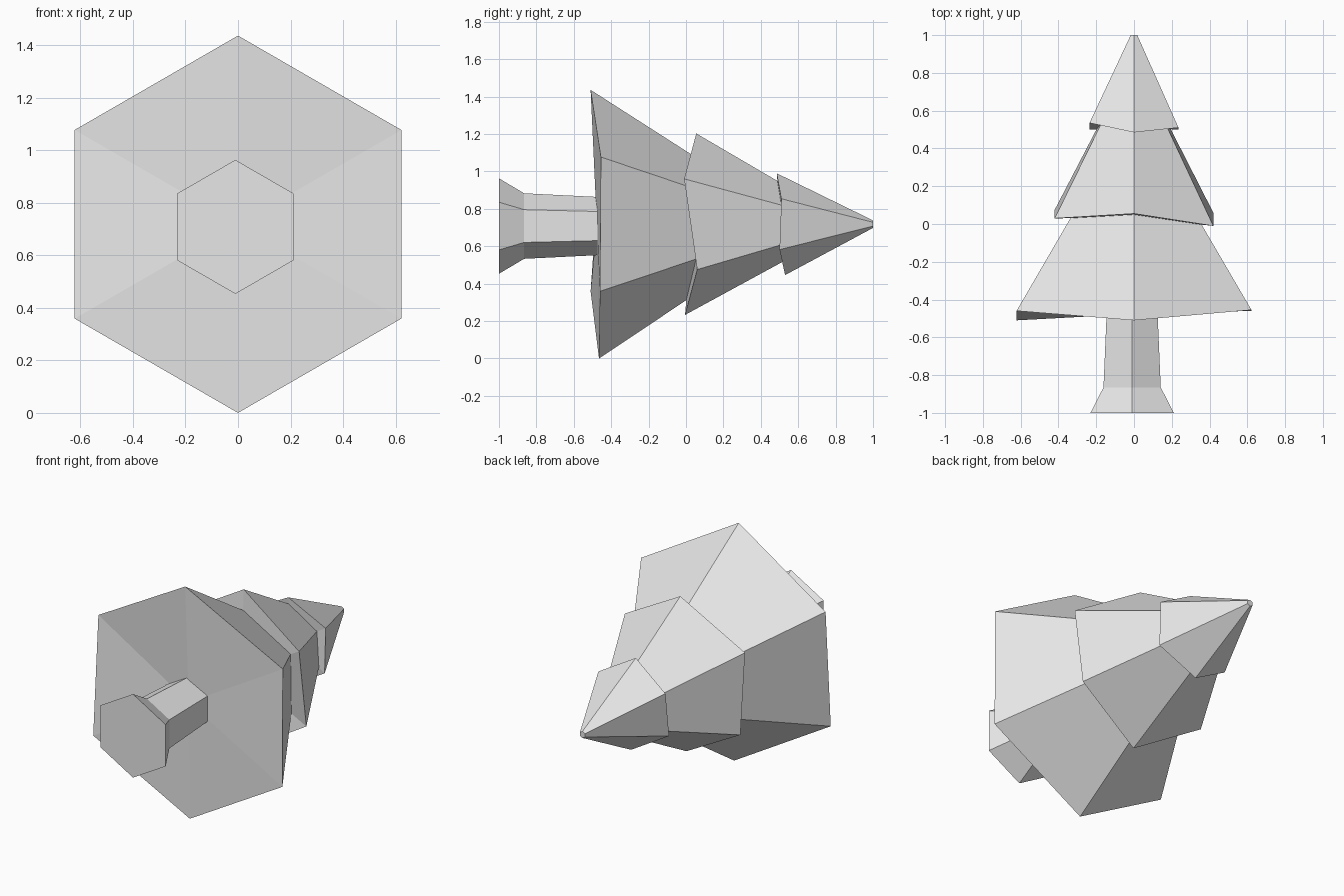
import bpy
import bmesh
from math import sin, cos, pi

old = bpy.data.objects.get("Cube")
if old:
    bpy.data.objects.remove(old, do_unlink=True)

grey = bpy.data.materials.new("light_grey")
grey.use_nodes = True
colour = (0.8, 0.8, 0.8, 1)
grey.diffuse_color = colour
grey.node_tree.nodes["Principled BSDF"].inputs["Base Color"].default_value = colour

SIDES = 6
AXIS_Z = 0.718


def lofted(name, rings, centre_x=0, centre_z=AXIS_Z):
    """Join hexagonal rings (radius, y per corner) along y and close both ends with fans."""
    bm = bmesh.new()
    loops = []
    for radius, ys in rings:
        loop = []
        for k in range(SIDES):
            a = pi / 2 + k * 2 * pi / SIDES
            loop.append(bm.verts.new((centre_x + radius * cos(a), ys[k],
                                      centre_z + radius * sin(a))))
        loops.append(loop)
    for a, b in zip(loops, loops[1:]):
        for k in range(SIDES):
            n = (k + 1) % SIDES
            bm.faces.new((a[k], a[n], b[n], b[k]))
    for loop in (loops[0], loops[-1]):
        mid_y = sum(v.co.y for v in loop) / SIDES
        mid = bm.verts.new((centre_x, mid_y, centre_z))
        for k in range(SIDES):
            bm.faces.new((loop[k], loop[(k + 1) % SIDES], mid))
    bmesh.ops.recalc_face_normals(bm, faces=bm.faces)
    mesh = bpy.data.meshes.new(name)
    bm.to_mesh(mesh)
    bm.free()
    mesh.materials.append(grey)
    obj = bpy.data.objects.new(name, mesh)
    bpy.context.collection.objects.link(obj)
    return obj


def level(y):
    return [y] * SIDES


# Trunk with a flared foot
lofted("trunk", [(0.255, level(-1)), (0.175, level(-0.865)), (0.155, level(-0.46))],
       centre_x=-0.01, centre_z=0.708)

# Foliage cones with uneven rims; corners run top, right upper, right lower,
# bottom, left lower, left upper
tiers = {
    "lower_foliage": (0.718, [-0.51, -0.46, -0.51, -0.465, -0.46, -0.455], 0.58),
    "middle_foliage": (0.485, [0.055, 0.03, 0.075, -0.005, 0.06, -0.01], 0.85),
    "upper_foliage": (0.272, [0.485, 0.535, 0.5, 0.53, 0.5, 0.51], 1.0),
}
for name, (radius, rim, tip) in tiers.items():
    lofted(name, [(radius, rim), (0.02, level(tip))])
